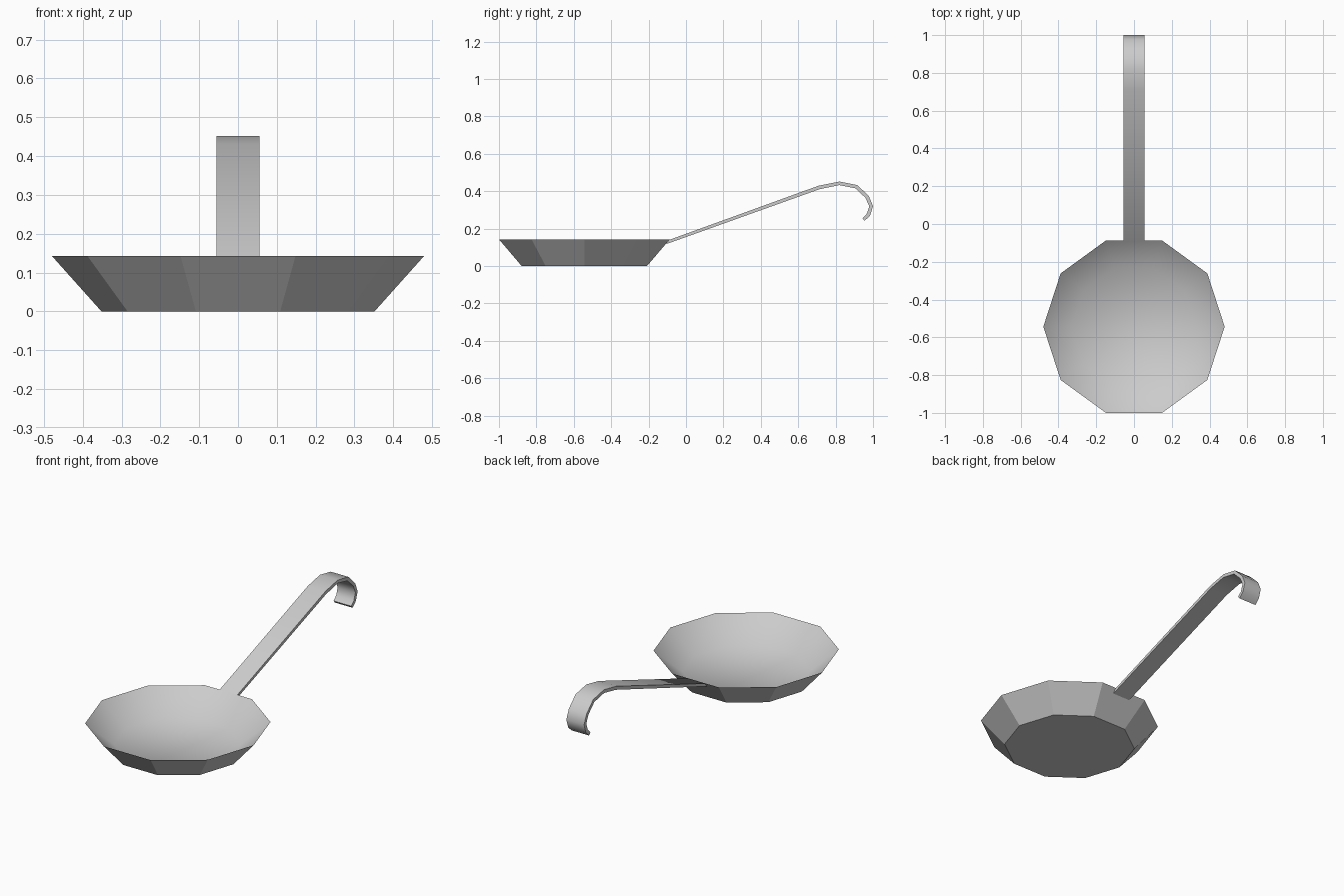
import bpy, bmesh, math

if "Cube" in bpy.data.objects:
    bpy.data.objects.remove(bpy.data.objects["Cube"])

def new_object(name, bm):
    bmesh.ops.recalc_face_normals(bm, faces=bm.faces)
    mesh = bpy.data.meshes.new(name)
    bm.to_mesh(mesh)
    bm.free()
    obj = bpy.data.objects.new(name, mesh)
    bpy.context.collection.objects.link(obj)
    return obj

# Pan bowl: ten-sided, knife-edge rim, faceted outside, smooth inside
SIDES, CENTRE_Y = 10, -0.5435

def ring(bm, radius, z):
    return [bm.verts.new((radius * math.cos(2 * math.pi * i / SIDES),
                          CENTRE_Y + radius * math.sin(2 * math.pi * i / SIDES), z))
            for i in range(SIDES)]

def bridge(bm, a, b, smooth):
    for i in range(SIDES):
        j = (i + 1) % SIDES
        bm.faces.new((a[i], a[j], b[j], b[i])).smooth = smooth

bm = bmesh.new()
base = ring(bm, 0.352, 0.0)
rim = ring(bm, 0.48, 0.143)
floor = ring(bm, 0.33, 0.02)
bm.faces.new(base)
bridge(bm, base, rim, False)
bridge(bm, rim, floor, True)
bm.faces.new(floor).smooth = True
for i in range(SIDES):
    bm.edges.get((rim[i], rim[(i + 1) % SIDES])).smooth = False
new_object("pan_bowl", bm)

# Handle: flat strip with a hooked end, side profile extruded across x
top = [(-0.09, 0.14), (0.71, 0.43), (0.82, 0.452), (0.917, 0.433),
       (0.978, 0.373), (1.0, 0.32), (0.984, 0.27), (0.955, 0.242)]
under = [(-0.107, 0.117), (0.714, 0.411), (0.82, 0.433), (0.908, 0.415),
         (0.96, 0.364), (0.98, 0.319), (0.966, 0.279), (0.943, 0.256)]
bm = bmesh.new()
strips = [[bm.verts.new((x, y, z)) for y, z in pts]
          for x, pts in ((-0.056, top), (0.056, top), (0.056, under), (-0.056, under))]
for k in range(4):
    a, b = strips[k], strips[(k + 1) % 4]
    for i in range(len(top) - 1):
        bm.faces.new((a[i], b[i], b[i + 1], a[i + 1]))
for end in (0, -1):
    bm.faces.new([s[end] for s in strips])
handle = new_object("handle", bm)
bpy.context.view_layer.objects.active = handle
handle.select_set(True)
bpy.ops.object.shade_smooth_by_angle(angle=math.radians(50))
